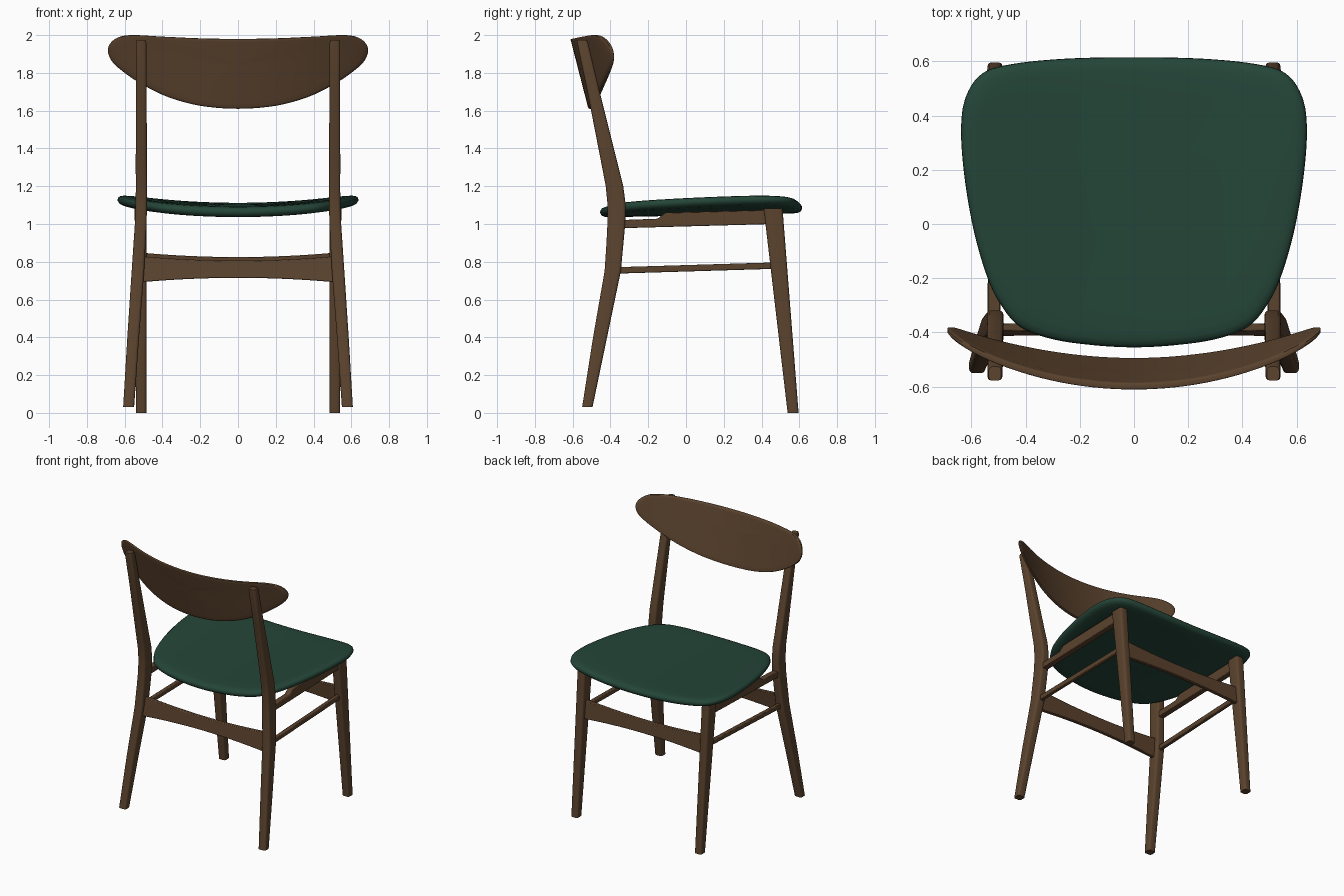
import bpy, bmesh, math

if "Cube" in bpy.data.objects:
    bpy.data.objects.remove(bpy.data.objects["Cube"])


def material(name, rgb):
    m = bpy.data.materials.new(name)
    m.diffuse_color = (*rgb, 1)
    m.use_nodes = True
    m.node_tree.nodes["Principled BSDF"].inputs["Base Color"].default_value = m.diffuse_color
    return m


WOOD = material("walnut wood", (0.105, 0.056, 0.027))
GREEN = material("dark green fabric", (0.018, 0.060, 0.040))


def loft(name, rings, mat, mirror=False, bevel=0.0, angle=35):
    """Skin a list of equal-length closed rings and cap both ends."""
    bm = bmesh.new()
    vs = [[bm.verts.new(p) for p in ring] for ring in rings]
    n = len(vs[0])
    for a, b in zip(vs, vs[1:]):
        for i in range(n):
            j = (i + 1) % n
            bm.faces.new((a[i], a[j], b[j], b[i]))
    bm.faces.new(vs[0])
    bm.faces.new(vs[-1])
    bmesh.ops.recalc_face_normals(bm, faces=bm.faces)
    me = bpy.data.meshes.new(name)
    bm.to_mesh(me)
    bm.free()
    me.materials.append(mat)
    ob = bpy.data.objects.new(name, me)
    bpy.context.collection.objects.link(ob)
    bpy.ops.object.select_all(action='DESELECT')
    ob.select_set(True)
    bpy.context.view_layer.objects.active = ob
    bpy.ops.object.shade_smooth_by_angle(angle=math.radians(angle))
    if bevel:
        b = ob.modifiers.new("bevel", 'BEVEL')
        b.width, b.segments = bevel, 2
    if mirror:
        ob.modifiers.new("mirror", 'MIRROR')
    return ob


def rounded_rect(x, y, z, w, d, r=0.014):
    """Horizontal rectangle ring with rounded corners."""
    pts = []
    for k, (sx, sy) in enumerate([(1, 1), (-1, 1), (-1, -1), (1, -1)]):
        for t in (0, 30, 60, 90):
            a = math.radians(90 * k + t)
            pts.append((x + sx * (w / 2 - r) + r * math.cos(a),
                        y + sy * (d / 2 - r) + r * math.sin(a), z))
    return pts


def smooth_outline(half, steps=5):
    """Mirror a half outline (first and last points on x = 0), then spline it."""
    p = half + [(-x, y) for x, y in half[-2:0:-1]]
    n, out = len(p), []
    for i in range(n):
        a, b, c, d = (p[(i + k) % n] for k in (-1, 0, 1, 2))
        for s in range(steps):
            t = s / steps
            out.append(tuple(0.5 * (2 * b[k] + (c[k] - a[k]) * t
                       + (2 * a[k] - 5 * b[k] + 4 * c[k] - d[k]) * t * t
                       + (3 * b[k] - a[k] - 3 * c[k] + d[k]) * t ** 3) for k in (0, 1)))
    return out


def panel(name, outline, cy, profile, place, mat, angle):
    """Curved panel: outline scaled about (0, cy) per (scale, height), bent by place()."""
    rings = [[place(u * s, cy + (v - cy) * s, h) for u, v in outline] for s, h in profile]
    return loft(name, rings, mat, angle=angle)


# Seat: cushion dished across its width and rising toward the open side
seat_half = [(0, 0.615), (0.25, 0.61), (0.45, 0.59), (0.56, 0.555), (0.62, 0.47),
             (0.638, 0.35), (0.625, 0.17), (0.59, -0.03), (0.54, -0.2), (0.49, -0.3),
             (0.42, -0.38), (0.3, -0.425), (0.15, -0.447), (0, -0.455)]
seat_profile = [(0.03, 0), (0.3, 0), (0.6, 0), (0.85, 0), (0.95, 0.002), (0.985, 0.010),
                (1, 0.025), (0.996, 0.038), (0.98, 0.048), (0.95, 0.054), (0.9, 0.057),
                (0.75, 0.057), (0.5, 0.057), (0.25, 0.057), (0.03, 0.057)]
panel("seat", smooth_outline(seat_half), 0.08, seat_profile,
      lambda x, y, h: (x, y, 1.035 + 0.02 * (y + 0.45) + 0.05 * (x / 0.64) ** 2 + h),
      GREEN, 60)

# Backrest: half-moon board bent round an arc and leaning back
back_half = [(0, 1.98), (0.2, 1.983), (0.4, 1.992), (0.57, 2.0), (0.65, 1.98), (0.688, 1.93),
             (0.67, 1.865), (0.6, 1.80), (0.5, 1.735), (0.37, 1.672), (0.2, 1.626), (0, 1.61)]
inner = [0.03, 0.15, 0.3, 0.45, 0.6, 0.75, 0.88, 0.96]
back_profile = ([(s, 0) for s in inner] + [(0.99, 0.002), (1, 0.007), (1, 0.018), (0.99, 0.023)]
                + [(s, 0.025) for s in reversed(inner)])
R = 1.33
panel("backrest", smooth_outline(back_half), 1.84, back_profile,
      lambda x, z, h: (x, -0.612 + 0.257 * (1.98 - z) + R - math.sqrt(R * R - x * x) + h, z),
      WOOD, 40)

# Bent posts that form the legs and hold the backrest: z, x centre, width, y range
posts = [(0.03, 0.579, 0.058, -0.55, -0.495), (0.4, 0.555, 0.062, -0.492, -0.418),
         (0.75, 0.530, 0.066, -0.431, -0.345), (0.9, 0.521, 0.064, -0.421, -0.331),
         (1.0, 0.515, 0.062, -0.416, -0.322), (1.1, 0.512, 0.060, -0.415, -0.319),
         (1.2, 0.511, 0.060, -0.425, -0.332), (1.3, 0.512, 0.059, -0.444, -0.357),
         (1.7, 0.512, 0.057, -0.522, -0.457), (1.96, 0.513, 0.055, -0.577, -0.519),
         (1.975, 0.513, 0.046, -0.578, -0.526)]
loft("back_posts", [rounded_rect(x, (a + b) / 2, z, w, b - a) for z, x, w, a, b in posts],
     WOOD, mirror=True)

# Straight tapered legs under the open side of the seat
loft("straight_legs", [rounded_rect(0.513, 0.567, 0, 0.055, 0.058),
                       rounded_rect(0.515, 0.461, 1.083, 0.064, 0.1)], WOOD, mirror=True)


# Broad cross rails with waisted edges, tilted to follow the legs
def cross_rail(name, y, tilt, top, bottom):
    rings = []
    for i in range(17):
        x = -0.515 + 1.03 * i / 16
        dip = 0.022 * (1 - (x / 0.5) ** 2)
        zt, zb, t = top - dip, bottom + dip, 0.014
        yt, yb = y + tilt * (zt - 0.77), y + tilt * (zb - 0.77)
        rings.append([(x, yb - t, zb), (x, yb + t, zb), (x, yt + t, zt), (x, yt - t, zt)])
    loft(name, rings, WOOD, bevel=0.004)


cross_rail("back_cross_rail", -0.388, 0.15, 0.828, 0.693)
cross_rail("front_cross_rail", 0.492, -0.1, 0.847, 0.712)

# Stepped side rails that carry the seat
rail = [(-0.37, 0.977), (0.46, 1.0), (0.46, 1.075), (-0.11, 1.06), (-0.15, 1.028), (-0.37, 1.02)]
loft("seat_side_rails", [[(x, y, z) for y, z in rail] for x in (0.493, 0.537)],
     WOOD, mirror=True, bevel=0.004)

# Thin side stretchers
loft("side_stretchers", [[(x + a * 0.014, y, z + b * 0.017)
                          for a, b in ((-1, -1), (1, -1), (1, 1), (-1, 1))]
                         for x, y, z in ((0.528, -0.38, 0.754), (0.515, 0.48, 0.78))],
     WOOD, mirror=True, bevel=0.005)
